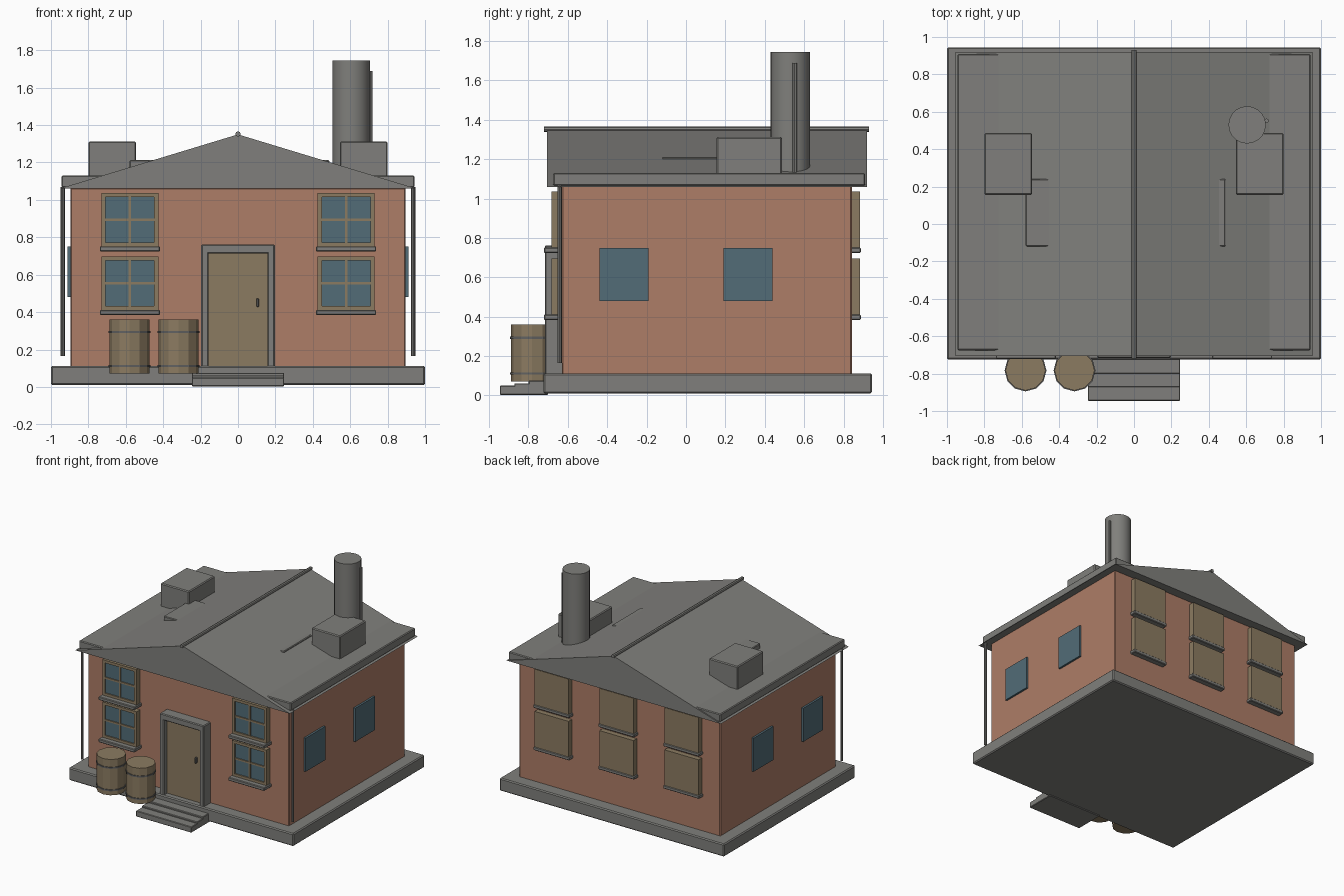
import bpy
import bmesh
import math

cube = bpy.data.objects.get("Cube")
if cube:
    bpy.data.objects.remove(cube, do_unlink=True)


def material(name, rgb):
    m = bpy.data.materials.new(name)
    m.use_nodes = True
    m.diffuse_color = (*rgb, 1)
    m.node_tree.nodes["Principled BSDF"].inputs["Base Color"].default_value = (*rgb, 1)
    return m


BRICK = material("brick", (0.42, 0.205, 0.135))
STONE = material("grey stone", (0.215, 0.213, 0.2))
WOOD = material("brown wood", (0.26, 0.198, 0.12))
GLASS = material("blue glass", (0.085, 0.15, 0.185))
IRON = material("dark iron", (0.12, 0.12, 0.12))


def finish(name, bm, mat):
    bmesh.ops.recalc_face_normals(bm, faces=bm.faces)
    mesh = bpy.data.meshes.new(name)
    bm.to_mesh(mesh)
    bm.free()
    mesh.materials.append(mat)
    ob = bpy.data.objects.new(name, mesh)
    bpy.context.collection.objects.link(ob)
    return ob


def box(name, mat, x, y, z, bevel=0.0):
    """Box from (min, max) pairs, with an optional chamfer."""
    bm = bmesh.new()
    bmesh.ops.create_cube(bm, size=1)
    for v in bm.verts:
        for i, (lo, hi) in enumerate((x, y, z)):
            v.co[i] = lo if v.co[i] < 0 else hi
    ob = finish(name, bm, mat)
    if bevel:
        mod = ob.modifiers.new("chamfer", "BEVEL")
        mod.width = bevel
        mod.segments = 1
    return ob


def cylinder(name, mat, x, y, z, r, sides, smooth=True):
    bm = bmesh.new()
    bmesh.ops.create_cone(bm, cap_ends=True, segments=sides, radius1=r, radius2=r,
                          depth=z[1] - z[0])
    bmesh.ops.translate(bm, verts=bm.verts, vec=(x, y, (z[0] + z[1]) / 2))
    for f in bm.faces:
        f.smooth = smooth and abs(f.normal.z) < 0.5
    for e in bm.edges:
        e.smooth = e.calc_face_angle(0) < math.radians(40)
    return finish(name, bm, mat)


# Ground slab, steps and walls
box("foundation", STONE, (-1, 1), (-0.725, 0.945), (0.01, 0.112), 0.008)
for i, (front, top) in enumerate(((-0.945, 0.05), (-0.872, 0.062), (-0.8, 0.075))):
    box(f"step_{i + 1}", STONE, (-0.247, 0.247), (front, -0.7), (0.003, top), 0.004)
box("walls", BRICK, (-0.895, 0.895), (-0.63, 0.842), (0.1, 1.065), 0.006)

# Gable roof as an extruded triangle
bm = bmesh.new()
tri = bm.faces.new([bm.verts.new((x, -0.705, z))
                    for x, z in ((-0.955, 1.06), (0.955, 1.06), (0, 1.35))])
ext = bmesh.ops.extrude_face_region(bm, geom=[tri])
bmesh.ops.translate(bm, vec=(0, 1.625, 0),
                    verts=[v for v in ext["geom"] if isinstance(v, bmesh.types.BMVert)])
finish("gable_roof", bm, STONE)

# Eaves, ridge and roof blocks
box("eaves", STONE, (-0.943, 0.943), (-0.675, 0.91), (1.066, 1.13), 0.006)
ridge = cylinder("ridge_pole", STONE, 0, 0, (-0.825, 0.825), 0.014, 8)
ridge.rotation_euler.x = math.pi / 2
ridge.location = (0, 0.105, 1.352)
box("roof_crosspiece", STONE, (-0.58, 0.49), (-0.12, 0.24), (1.1, 1.212), 0.005)
for side, s in (("left", 1), ("right", -1)):
    box(f"{side}_roof_block", STONE, sorted((s * 0.545, s * 0.8)), (0.155, 0.487),
        (1.07, 1.313), 0.007)

# Chimney with its thin pipe
cylinder("chimney", STONE, 0.605, 0.53, (1.1, 1.745), 0.1, 20)
cylinder("chimney_pipe", STONE, 0.708, 0.552, (1.1, 1.69), 0.012, 8)

# Downpipes and plain side windows
for side, s in (("left", 1), ("right", -1)):
    cylinder(f"{side}_downpipe", STONE, s * 0.937, -0.642, (0.165, 1.07), 0.011, 8)
    for place, y in (("front", -0.315), ("rear", 0.315)):
        box(f"{side}_{place}_side_window", GLASS, sorted((s * 0.88, s * 0.911)),
            (y - 0.125, y + 0.125), (0.48, 0.75))


# Paned windows with a frame, glass, crossed bars and a sill
def paned_window(name, x, z, y):
    """x is the centre, z the bottom, y the plane of the frame's front."""
    w, h = 0.152, 0.287
    mid = z + h / 2
    box(name + "_back", WOOD, (x - w, x + w), (y + 0.018, y + 0.045), (z, z + h))
    box(name + "_glass", GLASS, (x - w + 0.022, x + w - 0.022),
        (y + 0.01, y + 0.03), (z + 0.022, z + h - 0.022))
    for s in (-1, 1):
        e = x + s * (w - 0.011)
        box(name + "_stile", WOOD, (e - 0.011, e + 0.011), (y, y + 0.03), (z, z + h))
        r = mid + s * (h / 2 - 0.011)
        box(name + "_rail", WOOD, (x - w, x + w), (y, y + 0.03), (r - 0.011, r + 0.011))
    box(name + "_upright_bar", WOOD, (x - 0.007, x + 0.007), (y + 0.002, y + 0.03), (z, z + h))
    box(name + "_cross_bar", WOOD, (x - w, x + w), (y + 0.002, y + 0.03),
        (mid - 0.007, mid + 0.007))


for row, z in (("lower", 0.41), ("upper", 0.75)):
    for side, x in (("left", 0.578), ("right", -0.578)):
        name = f"{row}_{side}_window"
        paned_window(name, x, z, -0.682)
        box(name + "_sill", STONE, (x - 0.161, x + 0.161), (-0.722, -0.625),
            (z - 0.026, z + 0.002), 0.005)
    # Shuttered windows on the rear wall
    for col, x in (("left", 0.578), ("middle", 0), ("right", -0.578)):
        name = f"{row}_{col}_rear_window"
        box(name + "_shutter", WOOD, (x - 0.152, x + 0.152), (0.835, 0.884), (z, z + 0.287))
        box(name + "_sill", STONE, (x - 0.161, x + 0.161), (0.83, 0.888),
            (z - 0.026, z + 0.002), 0.005)

# Door with its surround and handle
for side, s in (("left", 1), ("right", -1)):
    box(f"{side}_door_jamb", STONE, sorted((s * 0.158, s * 0.197)), (-0.717, -0.62),
        (0.105, 0.762), 0.006)
box("door_lintel", STONE, (-0.197, 0.197), (-0.717, -0.62), (0.712, 0.762), 0.006)
box("door", WOOD, (-0.16, 0.16), (-0.675, -0.62), (0.11, 0.715))
box("door_handle", IRON, (0.098, 0.112), (-0.695, -0.67), (0.428, 0.473), 0.003)

# Barrels with iron hoops
for i, x in enumerate((-0.58, -0.318)):
    cylinder(f"barrel_{i + 1}", WOOD, x, -0.783, (0.072, 0.36), 0.107, 12, False)
    for level, z in (("lower", 0.112), ("upper", 0.293)):
        cylinder(f"barrel_{i + 1}_{level}_hoop", IRON, x, -0.783,
                 (z - 0.006, z + 0.006), 0.112, 12, False)
